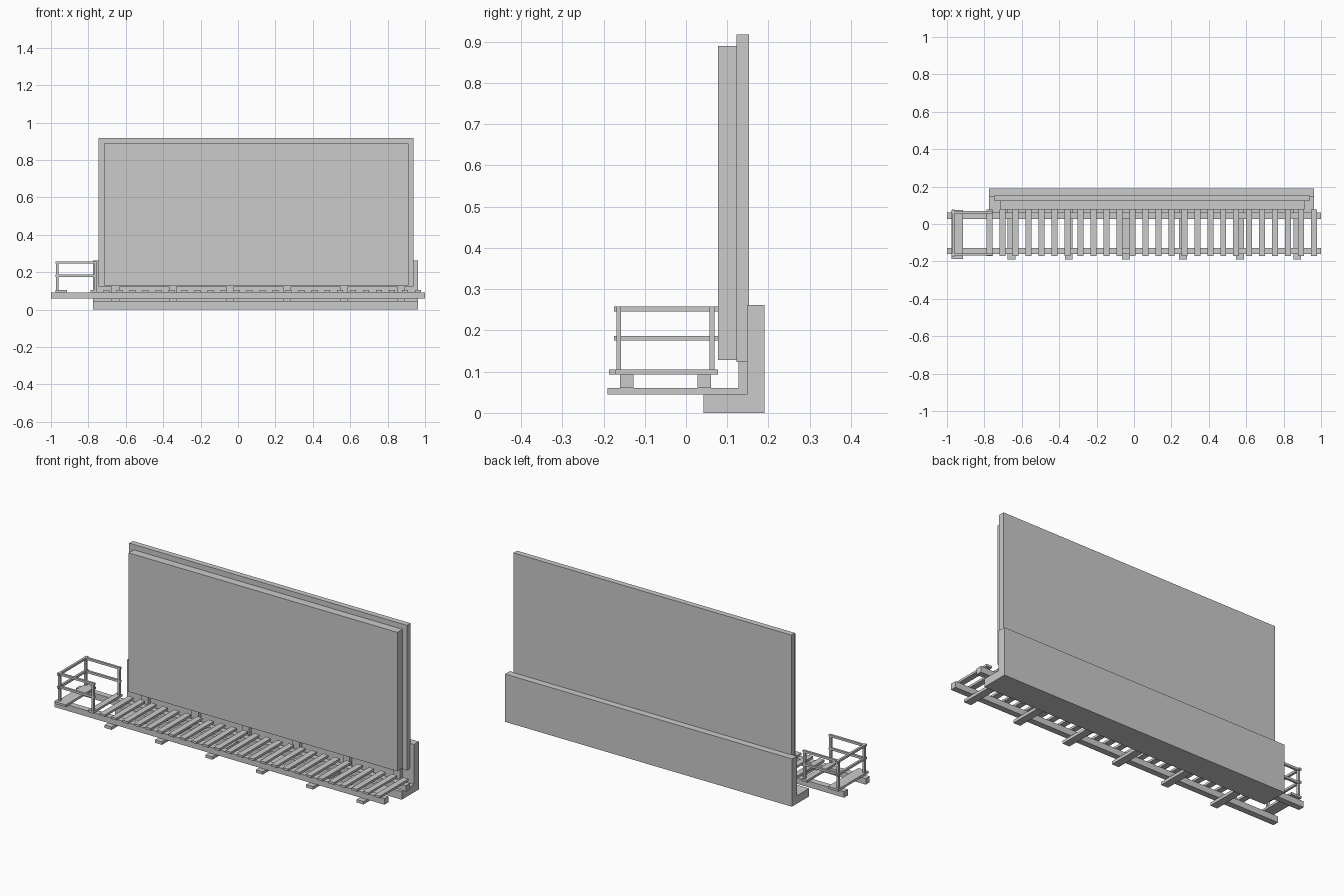
import bpy, bmesh

if "Cube" in bpy.data.objects:
    bpy.data.objects.remove(bpy.data.objects["Cube"])


def boxes(name, items):
    """One object made of boxes given as (x0, x1, y0, y1, z0, z1)."""
    bm = bmesh.new()
    for x0, x1, y0, y1, z0, z1 in items:
        verts = bmesh.ops.create_cube(bm, size=1)["verts"]
        for v in verts:
            v.co.x = x1 if v.co.x > 0 else x0
            v.co.y = y1 if v.co.y > 0 else y0
            v.co.z = z1 if v.co.z > 0 else z0
    return finish(name, bm)


def extrusions(name, profile, spans):
    """Extrude a (y, z) profile along x over each (x0, x1) span."""
    bm = bmesh.new()
    for x0, x1 in spans:
        face = bm.faces.new([bm.verts.new((x0, y, z)) for y, z in profile])
        ext = bmesh.ops.extrude_face_region(bm, geom=[face], use_keep_orig=True)
        for v in ext["geom"]:
            if isinstance(v, bmesh.types.BMVert):
                v.co.x = x1
    return finish(name, bm)


def finish(name, bm):
    bmesh.ops.recalc_face_normals(bm, faces=bm.faces)
    mesh = bpy.data.meshes.new(name)
    bm.to_mesh(mesh)
    bm.free()
    obj = bpy.data.objects.new(name, mesh)
    bpy.context.collection.objects.link(obj)
    return obj


# Display board: back frame and raised front panel
boxes("back_panel", [(-0.745, 0.938, 0.122, 0.153, 0.123, 0.918)])
boxes("front_panel", [(-0.717, 0.911, 0.078, 0.122, 0.128, 0.889)])

# L-shaped base with a tall rear wall
extrusions("base", [(0.042, 0), (0.19, 0), (0.19, 0.262), (0.148, 0.262),
                    (0.148, 0.044), (0.042, 0.044)], [(-0.775, 0.963)])

# Angle brackets carrying the walkway
centres = [-0.654 + 0.3053 * i for i in range(6)]
extrusions("brackets", [(-0.19, 0.044), (0.148, 0.044), (0.148, 0.124),
                        (0.127, 0.124), (0.127, 0.06), (-0.19, 0.06)],
           [(c - 0.021, c + 0.021) for c in centres])

# Two long walkway beams
boxes("walkway_beams", [(-1, 1, y - 0.0165, y + 0.0165, 0.06, 0.093)
                        for y in (-0.144, 0.044)])

# Walkway slats and the wider end board
boxes("walkway_slats", [(x - 0.016, x + 0.016, -0.171, 0.078, 0.093, 0.105)
                        for x in (-0.772 + 0.0694 * i for i in range(26))])
boxes("end_board", [(-0.975, -0.913, -0.187, 0.076, 0.093, 0.105)])

# Guard rail around the left end, open toward the walkway
boxes("rail_posts", [(x - 0.006, x + 0.006, y - 0.006, y + 0.006, 0.105, 0.25)
                     for x in (-0.967, -0.763) for y in (-0.163, 0.063)])
bars = []
for z in (0.181, 0.252):
    bars.append((-0.973, -0.961, -0.175, 0.077, z - 0.006, z + 0.006))
    for y in (-0.163, 0.063):
        bars.append((-0.975, -0.755, y - 0.006, y + 0.006, z - 0.006, z + 0.006))
boxes("guard_rails", bars)
